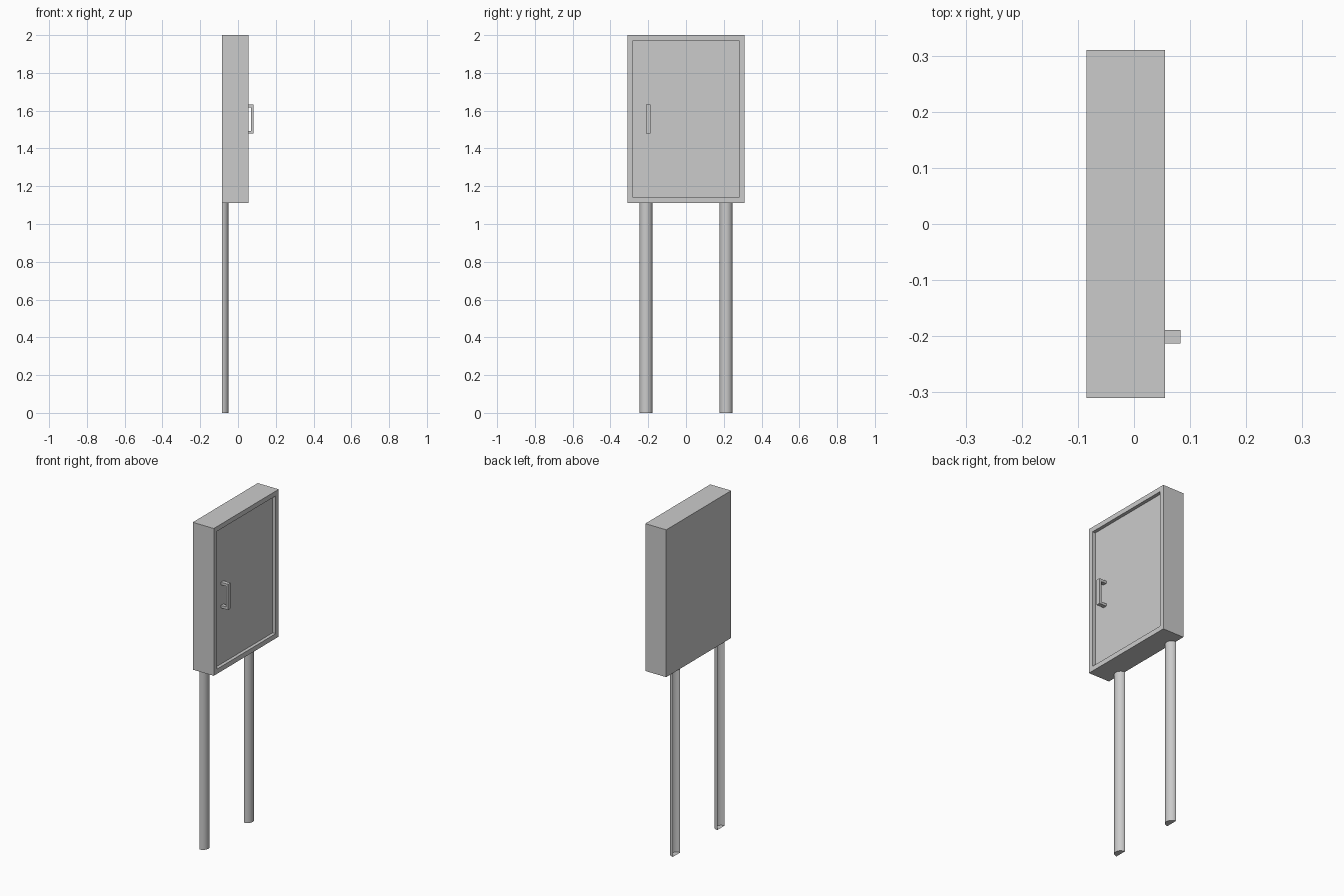
import bpy, bmesh, math
from mathutils import Vector

if "Cube" in bpy.data.objects:
    bpy.data.objects.remove(bpy.data.objects["Cube"])


def make_object(name, bm):
    bmesh.ops.recalc_face_normals(bm, faces=bm.faces)
    mesh = bpy.data.meshes.new(name)
    bm.to_mesh(mesh)
    bm.free()
    obj = bpy.data.objects.new(name, mesh)
    bpy.context.collection.objects.link(obj)
    return obj


# Cabinet: box with a recessed door panel on the +x side
X0, X1, HALF_Y, Z0, Z1 = -0.085, 0.055, 0.31, 1.11, 2.0
bm = bmesh.new()
bmesh.ops.create_cube(bm, size=1)
for v in bm.verts:
    v.co = Vector(((X0 + X1) / 2 + v.co.x * (X1 - X0), v.co.y * 2 * HALF_Y,
                   (Z0 + Z1) / 2 + v.co.z * (Z1 - Z0)))
bm.normal_update()
front = max(bm.faces, key=lambda f: f.normal.x)
bmesh.ops.inset_region(bm, faces=[front], thickness=0.041)
bmesh.ops.inset_region(bm, faces=[front], thickness=0.0, depth=-0.02)
make_object("cabinet", bm)

# Handle: C-shaped bar standing on the door
bm = bmesh.new()
profile = [(0.035, 1.478), (0.083, 1.478), (0.083, 1.633), (0.035, 1.633),
           (0.035, 1.618), (0.069, 1.618), (0.069, 1.493), (0.035, 1.493)]
face = bm.faces.new([bm.verts.new((x, -0.213, z)) for x, z in profile])
ext = bmesh.ops.extrude_face_region(bm, geom=[face])
bmesh.ops.translate(bm, vec=(0, 0.024, 0),
                    verts=[g for g in ext["geom"] if isinstance(g, bmesh.types.BMVert)])
make_object("door_handle", bm)


# Legs: half-round channels, open at the back, closed at the foot
def leg(name, y, r=0.035, segments=16):
    bm = bmesh.new()
    angles = [math.pi * (i / segments - 0.5) for i in range(segments + 1)]
    low, high = [[bm.verts.new((X0 + r * math.cos(a), y + r * math.sin(a), z))
                  for a in angles] for z in (0, Z0)]
    for i in range(segments):
        bm.faces.new((low[i], low[i + 1], high[i + 1], high[i]))
    bm.faces.new(low[::-1])
    obj = make_object(name, bm)
    bpy.ops.object.select_all(action='DESELECT')
    obj.select_set(True)
    bpy.context.view_layer.objects.active = obj
    bpy.ops.object.shade_smooth_by_angle(angle=math.radians(35))


for side, y in (("left", -0.212), ("right", 0.212)):
    leg(side + "_leg", y)
